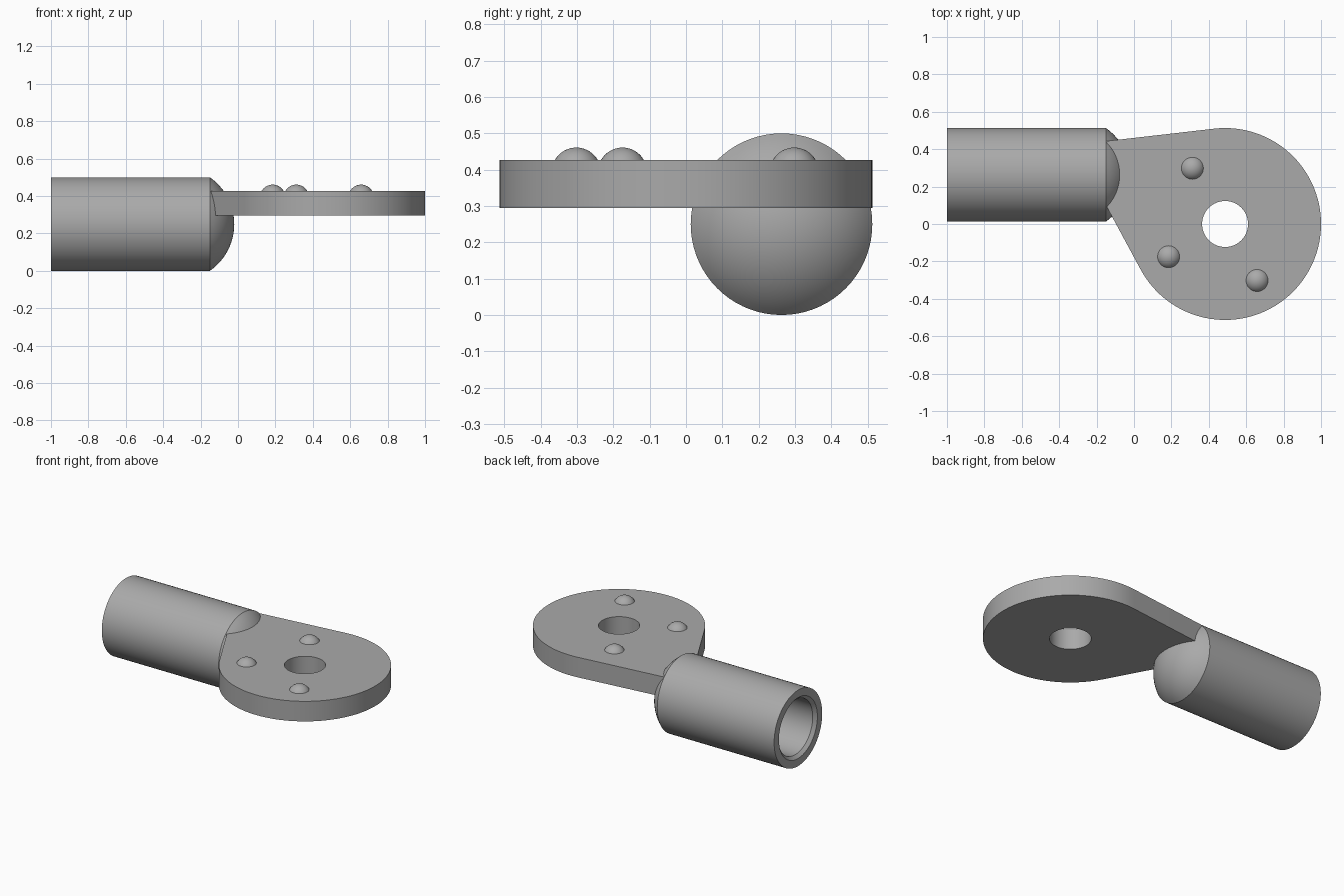
import bpy, bmesh, math
from mathutils import Matrix, Vector

if "Cube" in bpy.data.objects:
    bpy.data.objects.remove(bpy.data.objects["Cube"])

metal = bpy.data.materials.new("grey metal")
metal.use_nodes = True
metal.diffuse_color = (0.4, 0.4, 0.4, 1)
metal.node_tree.nodes["Principled BSDF"].inputs["Base Color"].default_value = (0.4, 0.4, 0.4, 1)

TUBE_Y, TUBE_Z, TUBE_R = 0.263, 0.25, 0.25
PLATE_X, PLATE_R, HOLE_R = 0.487, 0.513, 0.123
PLATE_BOTTOM, PLATE_TOP = 0.295, 0.427
NECK_X = -0.15


def finish(name, bm):
    bmesh.ops.recalc_face_normals(bm, faces=bm.faces[:])
    mesh = bpy.data.meshes.new(name)
    bm.to_mesh(mesh)
    bm.free()
    mesh.materials.append(metal)
    obj = bpy.data.objects.new(name, mesh)
    bpy.context.collection.objects.link(obj)
    bpy.ops.object.select_all(action="DESELECT")
    obj.select_set(True)
    bpy.context.view_layer.objects.active = obj
    bpy.ops.object.shade_smooth_by_angle(angle=math.radians(25))
    return obj


def arc(radius, start, end, steps):
    return [Vector((PLATE_X + radius * math.cos(a), radius * math.sin(a), PLATE_BOTTOM))
            for a in (start + (end - start) * i / steps for i in range(steps + 1))]


def loop(bm, points):
    verts = [bm.verts.new(p) for p in points]
    return [bm.edges.new((v, verts[i - 1])) for i, v in enumerate(verts)]


def tangent_angle(point, side):
    # Angle on the round plate where a line from the point just touches it
    dx, dy = point[0] - PLATE_X, point[1]
    heading = math.atan2(dy, dx) % math.tau
    return heading + side * math.acos(PLATE_R / math.hypot(dx, dy))


# Hollow tube with a chamfered mouth and a domed end, turned around x
bm = bmesh.new()
dome_h = 0.13
dome_r = (TUBE_R ** 2 + dome_h ** 2) / (2 * dome_h)
spread = math.asin(TUBE_R / dome_r)
profile = [(-0.2, 0), (-0.2, 0.18), (-0.98, 0.18), (-1, 0.2), (-1, TUBE_R)]
for i in range(13):
    a = spread * (1 - i / 12)
    profile.append((NECK_X + dome_h - dome_r * (1 - math.cos(a)), dome_r * math.sin(a)))
verts = [bm.verts.new((x, TUBE_Y, TUBE_Z + r)) for x, r in profile]
edges = [bm.edges.new(pair) for pair in zip(verts, verts[1:])]
bmesh.ops.spin(bm, geom=verts + edges, cent=(0, TUBE_Y, TUBE_Z), axis=(1, 0, 0),
               angle=math.tau, steps=72)
bmesh.ops.remove_doubles(bm, verts=bm.verts[:], dist=0.0001)
finish("domed_tube", bm)

# Round plate tapering to the tube, with a through hole
bm = bmesh.new()
upper, lower = (NECK_X, 0.443), (NECK_X, 0.1)
outline = arc(PLATE_R, tangent_angle(lower, 1) - math.tau, tangent_angle(upper, -1), 80)
outline += [Vector((*p, PLATE_BOTTOM)) for p in (upper, lower)]
rim = loop(bm, outline) + loop(bm, arc(HOLE_R, 0, math.tau, 48)[:-1])
bmesh.ops.triangle_fill(bm, use_beauty=True, use_dissolve=False, edges=rim)
raised = bmesh.ops.extrude_face_region(bm, geom=bm.faces[:], use_keep_orig=True)
top = [g for g in raised["geom"] if isinstance(g, bmesh.types.BMVert)]
bmesh.ops.translate(bm, verts=top, vec=(0, 0, PLATE_TOP - PLATE_BOTTOM))
finish("mounting_plate", bm)

# Three rounded bumps on the plate
for i, (x, y) in enumerate([(0.312, 0.298), (0.185, -0.175), (0.658, -0.302)]):
    bm = bmesh.new()
    bmesh.ops.create_uvsphere(bm, u_segments=32, v_segments=24, radius=0.068,
                              matrix=Matrix.Translation((x, y, 0.393)))
    buried = [v for v in bm.verts if v.co.z < PLATE_TOP - 0.03]
    bmesh.ops.delete(bm, geom=buried, context="VERTS")
    finish(f"bump_{i + 1}", bm)
